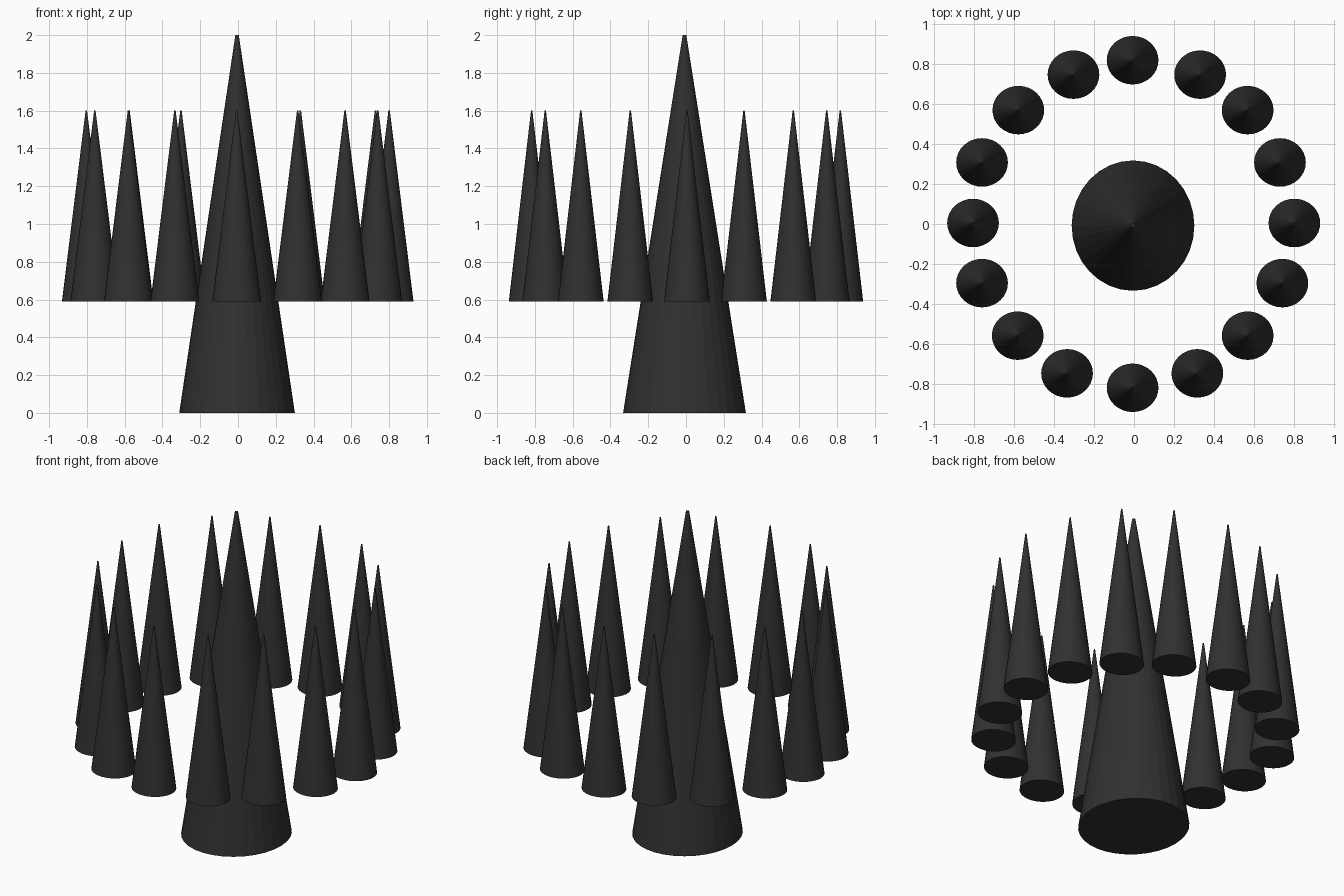
import bpy

if "Cube" in bpy.data.objects:
    bpy.data.objects.remove(bpy.data.objects["Cube"])

dark = bpy.data.materials.new("dark")
dark.diffuse_color = (0.03, 0.03, 0.03, 1)
dark.use_nodes = True
dark.node_tree.nodes["Principled BSDF"].inputs["Base Color"].default_value = dark.diffuse_color


def spike(name, x, y, z0, z1, rx, ry, tip):
    """Slightly oval, nearly pointed cone with flat faces."""
    bpy.ops.mesh.primitive_cone_add(vertices=32, radius1=1, radius2=tip, depth=z1 - z0,
                                    location=(x, y, (z0 + z1) / 2))
    ob = bpy.context.object
    ob.name = name
    ob.scale = (rx, ry, 1)
    bpy.ops.object.transform_apply(location=False, rotation=False, scale=True)
    ob.data.materials.append(dark)
    return ob


# large middle spike
spike("center_spike", -0.005, -0.008, 0, 2, 0.306, 0.325, 0.03)

# ring of floating spikes, hand-placed so slightly uneven
ring = [(-0.007, 0.817), (0.33, 0.745), (0.567, 0.568), (0.728, 0.307),
        (0.80, 0.005), (0.74, -0.295), (0.567, -0.557), (0.316, -0.745),
        (-0.007, -0.817), (-0.334, -0.745), (-0.58, -0.557), (-0.758, -0.295),
        (-0.803, 0.005), (-0.758, 0.307), (-0.577, 0.568), (-0.302, 0.745)]
for i, (x, y) in enumerate(ring):
    spike(f"outer_spike_{i + 1}", x, y, 0.59, 1.6, 0.129, 0.121, 0.03)
